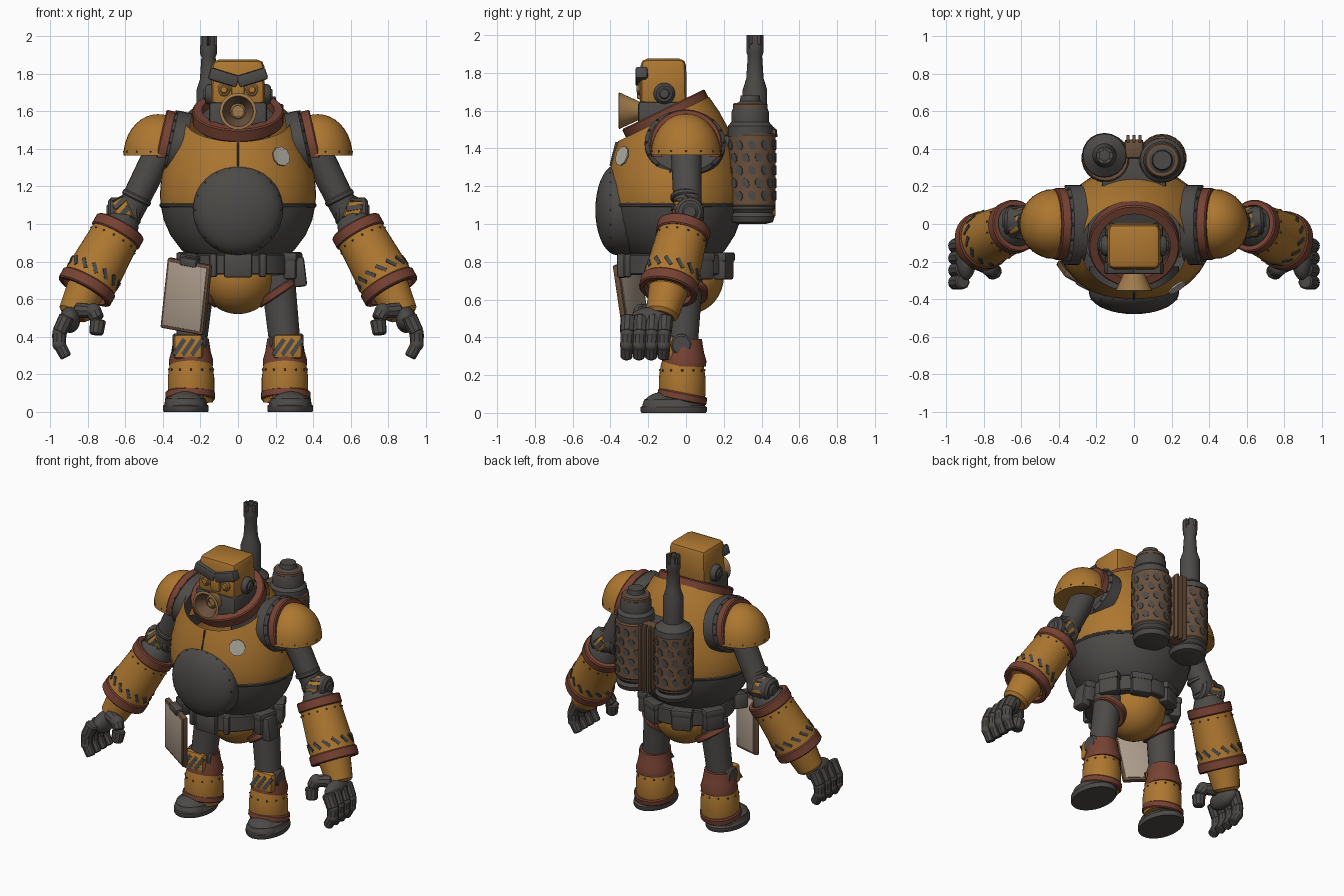
import bpy, bmesh
from math import sin, cos, pi, radians
from mathutils import Vector, Matrix, Euler

cube = bpy.data.objects.get("Cube")
if cube:
    bpy.data.objects.remove(cube)


def material(name, r, g, b):
    m = bpy.data.materials.new(name)
    m.use_nodes = True
    m.diffuse_color = (r, g, b, 1)
    node = next(n for n in m.node_tree.nodes if n.type == 'BSDF_PRINCIPLED')
    node.inputs["Base Color"].default_value = (r, g, b, 1)
    return m


ORANGE = material("worn orange", .42, .185, .03)
DARK = material("dark iron", .073, .068, .063)
RED = material("rust red", .185, .055, .033)
BROWN = material("rust brown", .145, .08, .045)
TAN = material("pale tan", .42, .34, .265)
PALE = material("pale grey", .44, .41, .36)
GOLD = material("dull brass", .36, .2, .07)


def finish(name, bm, mats, rule=None):
    """Shade smooth with sharp creases and link the object."""
    bm.normal_update()
    for f in bm.faces:
        f.smooth = True
        if rule and rule(f, f.calc_center_median()):
            f.material_index = 1
    for e in bm.edges:
        e.smooth = e.calc_face_angle(0) < .6
    mesh = bpy.data.meshes.new(name)
    bm.to_mesh(mesh)
    bm.free()
    for m in mats:
        mesh.materials.append(m)
    ob = bpy.data.objects.new(name, mesh)
    bpy.context.collection.objects.link(ob)
    return ob


def frame(loc, axis):
    return Matrix.Translation(loc) @ Vector(axis).to_track_quat('Z', 'Y').to_matrix().to_4x4()


def lathe(name, prof, mats, loc=(0, 0, 0), axis=(0, 0, 1), scale=(1, 1, 1),
          segs=32, closed=False, rule=None, clip=None):
    bm = bmesh.new()
    rings = [[bm.verts.new((r * cos(2 * pi * i / segs), r * sin(2 * pi * i / segs), z))
              for i in range(segs)] for r, z in prof]
    pairs = list(zip(rings, rings[1:])) + ([(rings[-1], rings[0])] if closed else [])
    for a, b in pairs:
        for i in range(segs):
            j = (i + 1) % segs
            bm.faces.new((a[i], a[j], b[j], b[i]))
    if not closed:
        for end, ring in ((0, rings[0]), (-1, rings[-1])):
            if prof[end][0] > 0:
                bm.faces.new(ring)
    bmesh.ops.remove_doubles(bm, verts=bm.verts, dist=1e-5)
    bmesh.ops.recalc_face_normals(bm, faces=bm.faces)
    bm.transform(frame(loc, axis) @ Matrix.Diagonal((*scale, 1)))
    if clip:
        bmesh.ops.bisect_plane(bm, geom=bm.verts[:] + bm.edges[:] + bm.faces[:],
                               plane_co=clip[0], plane_no=clip[1], clear_outer=True)
    return finish(name, bm, mats, rule)


def band(name, loc, axis, r, width, mat, thick=.03, scale=(1, 1, 1), clip=None):
    """Flat hoop with slightly rounded rims around an axis."""
    w, t, c = width / 2, thick, .007
    prof = [(r - t, -w), (r - c, -w), (r, -w + c), (r, w - c), (r - c, w), (r - t, w)]
    return lathe(name, prof, [mat], loc, axis, scale, closed=True, clip=clip)


def limb(name, p, q, r1, r2, mat, segs=20):
    p, q = Vector(p), Vector(q)
    n, b = (q - p).length, .2 * min(r1, r2)
    return lathe(name, [(r1 - b, 0), (r1, b), (r2, n - b), (r2 - b, n)], [mat], p, q - p, segs=segs)


def ball(name, loc, radii, mat, start=-90):
    prof = [(cos(radians(a)), sin(radians(a))) for a in range(start, 90, 10)] + [(0, 1)]
    if start == -90:
        prof[0] = (0, -1)
    return lathe(name, prof, [mat], loc, scale=radii)


def box(name, size, loc, mat, rot=(0, 0, 0), bevel=.012, taper=1):
    bm = bmesh.new()
    bmesh.ops.create_cube(bm, size=1)
    for v in bm.verts:
        k = taper if v.co.z > 0 else 1
        v.co = Vector((v.co.x * size[0] * k, v.co.y * size[1] * k, v.co.z * size[2]))
    bmesh.ops.bevel(bm, geom=bm.edges[:], offset=bevel, segments=2, affect='EDGES', profile=.5)
    bm.transform(Matrix.Translation(loc) @ Euler(rot).to_matrix().to_4x4())
    return finish(name, bm, [mat])


def scatter(name, frames, mat, size, kind="rivet"):
    """Many rivets, flat bars or thin discs in one object."""
    bm = bmesh.new()
    for m in frames:
        m = m @ Matrix.Diagonal((*size, 1))
        if kind == "rivet":
            bmesh.ops.create_icosphere(bm, subdivisions=1, radius=1, matrix=m)
        elif kind == "bar":
            bmesh.ops.create_cube(bm, size=1, matrix=m)
        else:
            bmesh.ops.create_cone(bm, cap_ends=True, segments=8, radius1=1, radius2=1, depth=1, matrix=m)
    return finish(name, bm, [mat])


def around(base, r, h, n, off=0):
    """Frames on a cylinder wall, local x pointing outwards."""
    return [base @ Matrix.Rotation(2 * pi * (i + off) / n, 4, 'Z') @ Matrix.Translation((r, 0, h)) for i in range(n)]


# Torso, cut by the sloping neck plane
tilt = radians(26)
neck, neck_up = Vector((0, -.1, 1.565)), Vector((0, -sin(tilt), cos(tilt)))
lathe("torso", [(0, .78), (.22, .8), (.3, .86), (.36, .94), (.395, 1.02), (.412, 1.1), (.416, 1.16),
                (.408, 1.25), (.378, 1.37), (.325, 1.5), (.262, 1.6), (.19, 1.69), (.1, 1.8)],
      [ORANGE, DARK], (0, -.055, 0), scale=(1, .87, 1), segs=48,
      rule=lambda f, c: c.z < 1.1, clip=(neck, neck_up))
band("torso_seam", (0, -.055, 1.1), (0, 0, 1), .419, .022, DARK, scale=(1, .87, 1))
band("collar", neck + neck_up * .01, neck_up, .243, .075, RED, .05)
lathe("neck_plate", [(.2, -.02), (.2, 0), (0, .02)], [DARK], neck, neck_up)
dome = [(cos(radians(a)), sin(radians(a))) for a in range(0, 90, 10)] + [(0, 1)]
lathe("belly_plate", [(1, -1.2)] + dome, [DARK], (0, -.365, 1.075), (0, -1, 0), (.24, .24, .115), 40)
scatter("belly_rivets", around(frame((0, -.37, 1.075), (0, -1, 0)), .225, .03, 18), DARK, (.007,) * 3)
box("chest_seam", (.008, .02, .13), (0, -.38, 1.37), DARK, (-.25, 0, 0), .002)
lathe("chest_splat", [(.054, -.004), (.054, .005)], [PALE], (.23, -.338, 1.36), (.55, -.8, .28), segs=9)

# Head
box("skull", (.29, .25, .26), (0, -.12, 1.745), ORANGE, bevel=.035, taper=.96)
box("jaw", (.31, .26, .18), (0, -.125, 1.56), DARK, bevel=.02)
box("nose_bridge", (.07, .04, .1), (0, -.24, 1.71), ORANGE)
lathe("mouth_horn", [(.045, 0), (.045, .05), (.098, .165), (.082, .168), (.035, .08), (0, .08)],
      [GOLD, BROWN], (0, -.19, 1.6), (0, -1, 0),
      rule=lambda f, c: f.normal.x * c.x + f.normal.z * (c.z - 1.6) < -.002)
band("horn_core", (0, -.29, 1.6), (0, -1, 0), .042, .02, GOLD, .014)
for s, side in ((1, "left_"), (-1, "right_")):
    box(side + "brow", (.16, .065, .065), (s * .076, -.235, 1.78), DARK, (0, -s * .3, 0))
    limb(side + "eye", (s * .075, -.22, 1.715), (s * .075, -.255, 1.715), .035, .035, GOLD)
    limb(side + "pupil", (s * .075, -.25, 1.715), (s * .075, -.262, 1.715), .022, .02, ORANGE)
    limb(side + "ear", (s * .13, -.115, 1.69), (s * .175, -.115, 1.69), .058, .052, DARK)
    limb(side + "ear_hub", (s * .17, -.115, 1.69), (s * .185, -.115, 1.69), .03, .028, DARK)

# Backpack canisters with perforated cages
box("pack_frame", (.34, .2, .4), (0, .26, 1.27), DARK)
box("pack_spine", (.1, .1, .44), (0, .4, 1.27), BROWN)
for i in range(3):
    box("spine_rib", (.018, .04, .46), (.032 * (i - 1), .455, 1.27), BROWN, bevel=.005)
for s, side in ((1, "left_"), (-1, "right_")):
    c = Vector((s * .15, .35, 0))
    lathe(side + "cage", [(.118, 1.09), (.125, 1.1), (.125, 1.47), (.118, 1.48)], [BROWN], c)
    lathe(side + "canister_base", [(.07, 1.0), (.11, 1.01), (.12, 1.04), (.105, 1.06), (.12, 1.08), (.12, 1.1)], [DARK], c)
    holes = []
    for row in range(5):
        holes += around(Matrix.Translation(c), .124, 1.15 + row * .067, 11, row % 2 / 2)
    turn = Matrix.Rotation(pi / 2, 4, 'Y') @ Matrix.Rotation(.4, 4, 'Z')
    scatter(side + "cage_holes", [h @ turn for h in holes], DARK, (.028, .02, .009), "disc")
lathe("canister_cap", [(.12, 1.46), (.118, 1.52), (.1, 1.54), (.1, 1.59), (.085, 1.63), (.055, 1.65), (.05, 1.68), (0, 1.68)],
      [DARK], (.15, .34, 0))
band("cap_hoop", (.15, .34, 1.625), (0, 0, 1), .092, .03, BROWN)
lathe("smoke_pipe", [(.12, 1.46), (.115, 1.5), (.065, 1.54), (.065, 1.71), (.046, 1.77), (.038, 1.89), (.046, 1.91), (.046, 1.95), (.03, 1.955)],
      [DARK], (-.157, .365, 0), segs=20)
scatter("pipe_teeth", around(Matrix.Translation((-.157, .365, 0)), .035, 1.965, 6), DARK, (.018, .03, .07), "bar")

# Belt, hips and clipboard
band("belt", (0, -.05, .785), (0, 0, 1), .28, .11, DARK, .1, (1, 1.03, 1))
box("buckle", (.15, .05, .13), (0, -.34, .78), DARK)
for x in (-.13, .13):
    box("belt_loop", (.04, .04, .125), (x, -.31, .78), DARK, (0, 0, x * 2))
for deg in (-15, 28, 68, 112, 152):
    a = radians(deg)
    box("pouch", (.07, .13, .14), (.3 * cos(a), -.05 + .27 * sin(a), .775), DARK, (0, 0, a), .015)
    box("pouch_flap", (.08, .14, .05), (.3 * cos(a), -.05 + .27 * sin(a), .825), DARK, (0, 0, a))
box("holster", (.07, .1, .16), (.325, -.12, .745), DARK, (0, -.12, 0), .015)
ball("hips", (0, 0, .72), (.2, .2, .2), ORANGE)
turn = (.08, .16, -.48)
board = Matrix.Translation((-.275, -.29, .615)) @ Euler(turn).to_matrix().to_4x4()
box("clipboard", (.26, .035, .38), board.translation, BROWN, turn, .01)
box("clipboard_sheet", (.23, .043, .345), board.translation, TAN, turn, .004)
box("clipboard_clip", (.1, .055, .045), board @ Vector((0, 0, .185)), DARK, turn, .008)
box("clipboard_strap", (.1, .1, .1), (-.25, -.22, .79), DARK, turn)

for s, side in ((1, "left_"), (-1, "right_")):
    def P(x, y, z):
        return Vector((s * x, y, z))

    # Shoulder
    out = P(1, 0, .22)
    cut = (Vector((0, 0, 1.355)), Vector((0, 0, -1)))
    oval = (1.07, .89, 1)
    lathe(side + "shoulder_flange", [(.2, -.05), (.2, .025), (.18, .04), (.1, .04)], [DARK],
          P(.33, -.005, 1.425), out, oval)
    scatter(side + "shoulder_rivets", around(frame(P(.33, -.005, 1.425), out) @ Matrix.Diagonal((*oval, 1)), .192, .034, 16),
            DARK, (.008,) * 3)
    band(side + "shoulder_hoop", P(.395, 0, 1.415), out, .192, .055, RED, .05, clip=cut)
    ball(side + "shoulder_dome", P(.425, 0, 1.365), (.185, .186, .22), ORANGE, 0)
    scatter(side + "dome_rivets", around(Matrix.Translation(P(.425, 0, 1.385)), .183, 0, 14), DARK, (.006,) * 3)

    # Arm, with a striped cuff at the elbow
    limb(side + "upper_arm", P(.4, 0, 1.42), P(.585, .01, 1.05), .082, .074, DARK)
    band(side + "arm_hoop", P(.54, 0, 1.14), P(.45, 0, -.9), .082, .03, DARK)
    limb(side + "elbow", P(.52, .01, 1.065), P(.69, .02, 1.065), .075, .075, DARK)
    limb(side + "elbow_hub", P(.68, .02, 1.065), P(.7, .02, 1.065), .045, .04, DARK)
    cuff = frame(P(.61, .01, 1.06), P(1, 0, -.35))
    band(side + "elbow_cuff", cuff.translation, P(1, 0, -.35), .083, .085, ORANGE)
    lean = Matrix.Rotation(.5, 4, 'X')
    scatter(side + "elbow_stripes", [m @ lean for m in around(cuff, .081, 0, 9)], DARK, (.01, .028, .085), "bar")
    top, low = P(.64, -.015, .96), P(.805, -.09, .665)
    d = low - top
    base = frame(top, d)
    limb(side + "forearm", top - d * .05, low, .132, .148, ORANGE, 32)
    limb(side + "forearm_core", top - d * .3, top, .08, .11, DARK)
    band(side + "forearm_top_hoop", top, d, .142, .065, RED)
    band(side + "forearm_low_hoop", low, d, .157, .065, RED)
    lean = Matrix.Rotation(.7, 4, 'X')
    scatter(side + "forearm_stripes", [m @ lean for m in around(base, .145, .265, 14)], DARK, (.008, .02, .06), "bar")
    scatter(side + "forearm_rivets", around(base, .136, .055, 14), DARK, (.006,) * 3)

    # Hand
    limb(side + "wrist", low, P(.878, -.13, .51), .105, .088, ORANGE)
    ball(side + "palm", P(.895, -.185, .49), (.055, .115, .07), DARK)
    for i in range(4):
        y = -.11 - i * .065
        pts = [P(.91, y, .51), P(.952, y - .005, .42), P(.952, y - .008, .36), P(.915, y - .01, .29)]
        for j in range(3):
            limb(side + "finger", pts[j], pts[j + 1], .042 - j * .004, .04 - j * .004, DARK, 10)
        for p in pts[1:3]:
            ball(side + "knuckle", p, (.037,) * 3, DARK)
    pts = [P(.86, -.19, .54), P(.77, -.235, .535), P(.745, -.25, .49), P(.755, -.26, .41)]
    for j in range(3):
        limb(side + "thumb", pts[j], pts[j + 1], .043, .038, DARK, 10)
    ball(side + "thumb_knuckle", pts[1], (.043,) * 3, DARK)

    # Leg
    limb(side + "thigh", P(.21, 0, .74), P(.25, -.02, .36), .092, .084, DARK)
    band(side + "leg_hoop", P(.205, 0, .635), P(-.55, 0, .83), .117, .045, RED, .04)
    limb(side + "knee_joint", P(.165, -.025, .36), P(.35, -.025, .36), .058, .058, DARK)
    box(side + "knee_plate", (.155, .06, .13), P(.265, -.09, .345), ORANGE, (-.1, 0, 0), .02)
    scatter(side + "knee_stripes", [Matrix.Translation(P(.265, -.12, .345) + Vector((k * .048, 0, 0))) @
                                    Euler((-.1, .6, 0)).to_matrix().to_4x4() for k in (-1, 0, 1)],
            DARK, (.024, .006, .1), "bar")
    lathe(side + "shin", [(.115, .05), (.124, .1), (.124, .18), (.114, .25), (.1, .3)], [ORANGE], P(.25, -.02, 0))
    lathe(side + "shin_cuff", [(.116, .245), (.118, .275), (.105, .32), (.094, .39), (.07, .39)], [RED], P(.25, -.01, 0))
    band(side + "ankle_hoop", P(.255, -.02, .085), (0, .2, 1), .132, .045, RED)
    scatter(side + "shin_rivets", around(Matrix.Translation(P(.25, -.02, .225)), .118, 0, 12), DARK, (.007,) * 3)

    # Boot
    lathe(side + "sole", [(.97, 0), (1, .008), (1, .03), (.93, .04), (.9, .07), (.6, .09)], [DARK],
          P(.278, -.065, 0), scale=(.122, .175, 1))
    ball(side + "toe_cap", P(.278, -.125, .025), (.107, .108, .085), DARK, 0)
    scatter(side + "sole_treads", [Matrix.Translation(P(.278, -.19 + i * .05, .004)) for i in range(6)],
            DARK, (.15, .015, .008), "bar")
